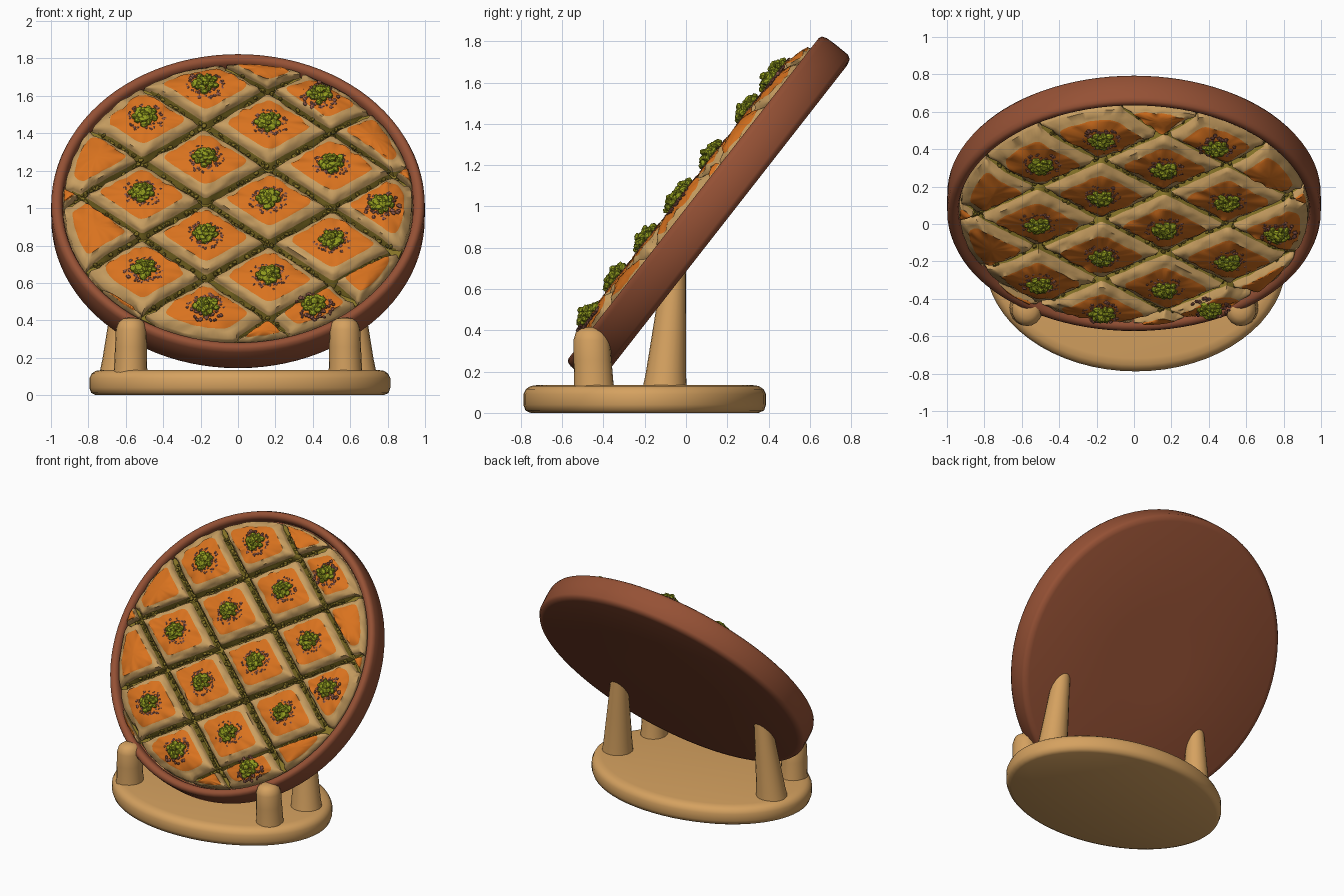
import bpy, bmesh, math, random
from mathutils import Matrix, Vector, noise

if "Cube" in bpy.data.objects:
    bpy.data.objects.remove(bpy.data.objects["Cube"])
random.seed(4)


def material(name, r, g, b):
    m = bpy.data.materials.new(name)
    m.diffuse_color = [(c / 255) ** 2.2 for c in (r, g, b)] + [1]
    m.use_nodes = True
    m.node_tree.nodes["Principled BSDF"].inputs["Base Color"].default_value = m.diffuse_color
    return m


CLAY = material("clay brown", 148, 82, 56)
WOOD = material("light wood", 212, 160, 96)
ORANGE = material("syrup orange", 216, 114, 36)
PASTRY = material("pastry tan", 200, 158, 98)
FILLING = material("olive filling", 134, 116, 44)
GREEN = material("pistachio green", 146, 156, 36)
CHIP = material("purple brown chip", 142, 90, 76)

# Tilted dish frame: local x, local y up the dish, local z out of its face
T = math.radians(52)
DISH = Matrix(((1, 0, 0, 0),
               (0, math.cos(T), -math.sin(T), 0.037),
               (0, math.sin(T), math.cos(T), 1.04),
               (0, 0, 0, 1)))


def finish(name, bm, mats, angle=50, matrix=None):
    bmesh.ops.recalc_face_normals(bm, faces=bm.faces)
    if matrix:
        bm.transform(matrix)
    me = bpy.data.meshes.new(name)
    bm.to_mesh(me)
    bm.free()
    for m in mats:
        me.materials.append(m)
    ob = bpy.data.objects.new(name, me)
    bpy.context.collection.objects.link(ob)
    if angle:
        bpy.ops.object.select_all(action='DESELECT')
        bpy.context.view_layer.objects.active = ob
        ob.select_set(True)
        bpy.ops.object.shade_smooth_by_angle(angle=math.radians(angle))
    return ob


def skin(bm, rings, mats=None):
    """Bridge rings of points; cap the first and last."""
    vs = [[bm.verts.new(p) for p in r] for r in rings]
    n = len(vs[0])
    for k in range(len(vs) - 1):
        for i in range(n):
            j = (i + 1) % n
            f = bm.faces.new((vs[k][i], vs[k][j], vs[k + 1][j], vs[k + 1][i]))
            if mats:
                # filling shows in the grooves, pastry against the rim
                near_rim = f.calc_center_median().xy.length > 0.9
                f.material_index = 1 if mats[k] == 2 and near_rim else mats[k]
    bm.faces.new(vs[0][::-1])
    f = bm.faces.new(vs[-1])
    f.material_index = mats[-1] if mats else 0


def circle(r, z, n, ry=None, cx=0, cy=0):
    ry = r if ry is None else ry
    return [(cx + r * math.cos(2 * math.pi * i / n),
             cy + ry * math.sin(2 * math.pi * i / n), z) for i in range(n)]


# Clay dish with straight wall and rounded lip
profile = [(0.3, -0.19), (0.955, -0.19), (0.985, -0.182), (0.998, -0.162), (1.0, -0.08),
           (0.998, -0.03), (0.99, -0.008), (0.975, 0), (0.958, -0.002), (0.945, -0.012),
           (0.938, -0.03), (0.935, -0.06), (0.3, -0.06)]
bm = bmesh.new()
skin(bm, [circle(r, h, 96, r * 1.01) for r, h in profile])
finish("dish", bm, [CLAY], 50, DISH)

# Filling under the pieces, seen in the grooves
bm = bmesh.new()
skin(bm, [circle(0.93, -0.062, 64), circle(0.93, -0.042, 64)])
finish("filling_layer", bm, [FILLING], 30, DISH)

# Oval wooden base
bm = bmesh.new()
skin(bm, [circle(0.805 - d, z, 64, 0.588 - d, 0.01, -0.2) for d, z in
          ((0.035, 0), (0.01, 0.012), (0, 0.04), (0, 0.09), (0.012, 0.115), (0.035, 0.13), (0.07, 0.135))])
finish("base", bm, [WOOD])


# Front pegs and rear legs, mirrored
def post(name, p0, p1, r0, r1, dome):
    a, b = Vector(p0), Vector(p1)
    steps = [(0, 1.04), (0.15, 1), (0.5, 1), (0.8, 1)]
    steps += [(0.92, 0.86), (0.98, 0.55), (1, 0.2)] if dome else [(1, 1)]
    bm = bmesh.new()
    rings = []
    for t, k in steps:
        c = a.lerp(b, t)
        r = (r0 + (r1 - r0) * t) * k
        rings.append(circle(r, c.z, 20, r * (1.08 if dome else 1), c.x, c.y))
    skin(bm, rings)
    finish(name, bm, [WOOD])


for side, s in (("left", -1), ("right", 1)):
    post("front_peg_" + side, (s * 0.575, -0.445, 0.1), (s * 0.57, -0.46, 0.415), 0.09, 0.08, True)
    post("rear_leg_" + side, (s * 0.635, -0.105, 0.1), (s * 0.585, -0.055, 0.72), 0.105, 0.055, False)

# Lattice of diamond pieces, clipped by the round dish
P0, A, B = Vector((0.165, -0.035)), Vector((0.34, -0.28)), Vector((0.338, 0.238))
R = 0.938


def clip(poly):
    for i in range(48):
        nrm = Vector((math.cos(i * math.pi / 24), math.sin(i * math.pi / 24)))
        out = []
        for p, q in zip(poly, poly[1:] + poly[:1]):
            dp, dq = p.dot(nrm) - R, q.dot(nrm) - R
            if dp <= 0:
                out.append(p)
            if dp * dq < 0:
                out.append(p.lerp(q, dp / (dp - dq)))
        poly = out
        if len(poly) < 3:
            return []
    return poly


def resample(poly, n):
    edges = list(zip(poly, poly[1:] + poly[:1]))
    total = sum((q - p).length for p, q in edges)
    pts, acc, k = [], 0, 0
    for i in range(n):
        d = total * i / n
        while k < len(edges) - 1 and acc + (edges[k][1] - edges[k][0]).length < d:
            acc += (edges[k][1] - edges[k][0]).length
            k += 1
        p, q = edges[k]
        pts.append(p.lerp(q, min(1, (d - acc) / max((q - p).length, 1e-6))))
    return pts


def smooth(pts, times):
    for _ in range(times):
        pts = [(pts[i - 1] + pts[i] + pts[(i + 1) % len(pts)]) / 3 for i in range(len(pts))]
    return pts


# scale, height, smoothing, wobble, material of the band above
LAYERS = [(0.99, -0.06, 0, 0, 2), (0.965, -0.035, 0, 0.012, 2), (0.92, -0.018, 0, 0.015, 2),
          (0.895, -0.002, 0, 0.02, 1), (0.87, 0.012, 0, 0.02, 1), (0.84, 0.026, 0, 0.02, 1),
          (0.77, 0.036, 1, 0.02, 1), (0.7, 0.046, 2, 0.035, 0), (0.64, 0.049, 3, 0.02, 0),
          (0.35, 0.055, 3, 0, 0), (0.08, 0.057, 3, 0, 0)]
pieces, nuts, chips, crumbs = (bmesh.new() for _ in range(4))


def chunk(bm, pos, size, flat=0.8):
    rot = Matrix.Rotation(random.uniform(0, 6.28), 4, Vector((random.uniform(-.4, .4), random.uniform(-.4, .4), 1)))
    sc = Matrix.Diagonal((size * random.uniform(0.8, 1.4), size * random.uniform(0.7, 1.2), size * flat, 1))
    bmesh.ops.create_icosphere(bm, subdivisions=1, radius=1, matrix=Matrix.Translation(pos) @ rot @ sc)


for i in range(-4, 5):
    for j in range(-4, 5):
        c = P0 + A * i + B * j
        diamond = [c + (A * u + B * v) / 2 for u, v in ((-1, -1), (1, -1), (1, 1), (-1, 1))]
        poly = clip(diamond)
        if not poly:
            continue
        pts = resample(poly, 64)
        mid = sum(pts, Vector((0, 0))) / 64
        area = abs(sum(p.cross(q) for p, q in zip(poly, poly[1:] + poly[:1]))) / 2
        if area < 0.003:
            continue
        rings = []
        for k, (s, h, sm, wob, m) in enumerate(LAYERS):
            ring = []
            for p in smooth(pts, sm * 2):
                w = noise.noise(Vector((p.x * 14, p.y * 14, k * 3.1)))
                grow = 0.6 * (1 - s) if s > 0.8 and p.length > 0.92 else 0
                q = mid + (p - mid) * (s + grow + wob * w)
                drop = 0.3 * max(0, q.length - 0.8)
                ring.append((q.x, q.y, max(-0.06, h + wob * 0.5 * w - drop)))
            rings.append(ring)
        skin(pieces, rings, [l[4] for l in LAYERS])

        # Nut crumbs along the grooves
        for _ in range(int(220 * area)):
            p = random.choice(pts)
            if p.length < 0.88:
                chunk(crumbs, (*(mid + (p - mid) * random.uniform(0.92, 0.97)), random.uniform(-0.03, -0.01)), 0.014)

        # Chopped nut topping on the larger pieces
        if c.length < 0.99 and (abs(c.x) < 0.6 or abs(c.y) < 0.12):
            base = 0.053 - 0.3 * max(0, mid.length - 0.8)
            for n in range(46):
                t, r = n * 2.4, random.uniform(0.05, 0.105)
                chunk(chips, (mid.x + r * math.cos(t), mid.y + r * 0.88 * math.sin(t), base - 0.06 * (r - 0.04)),
                      0.0115, 0.7)
            for n in range(18):
                t, r = n * 2.4, 0.058 * math.sqrt(n / 18)
                top = 0.008 + (0.06 - r) * random.uniform(0.4, 0.75)
                chunk(nuts, (mid.x + r * math.cos(t), mid.y + r * math.sin(t), base + top), 0.021)

finish("pastry_pieces", pieces, [ORANGE, PASTRY, FILLING], 60, DISH)
finish("groove_crumbs", crumbs, [FILLING], 0, DISH)
finish("nut_chips", chips, [CHIP], 0, DISH)
finish("pistachio_topping", nuts, [GREEN], 0, DISH)
